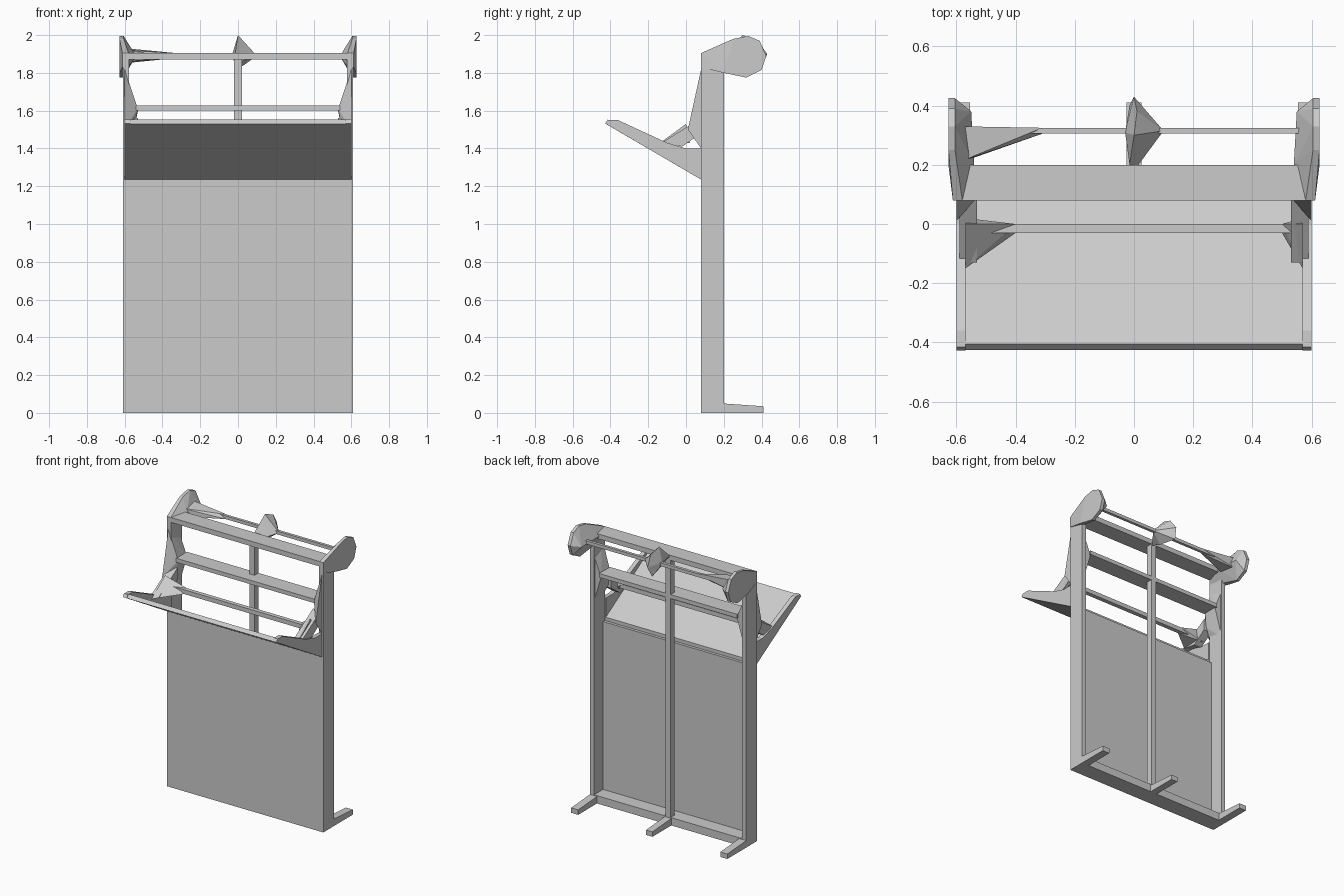
import bpy, bmesh

if "Cube" in bpy.data.objects:
    bpy.data.objects.remove(bpy.data.objects["Cube"])

grey = bpy.data.materials.new("plain grey")
grey.use_nodes = True
GREY = (0.6, 0.6, 0.6, 1)
grey.diffuse_color = GREY
grey.node_tree.nodes["Principled BSDF"].inputs["Base Color"].default_value = GREY


def finish(name, bm):
    bmesh.ops.recalc_face_normals(bm, faces=bm.faces)
    mesh = bpy.data.meshes.new(name)
    bm.to_mesh(mesh)
    bm.free()
    mesh.materials.append(grey)
    ob = bpy.data.objects.new(name, mesh)
    bpy.context.collection.objects.link(ob)
    return ob


def hull(name, points):
    bm = bmesh.new()
    for p in points:
        bm.verts.new(p)
    res = bmesh.ops.convex_hull(bm, input=bm.verts)
    junk = [g for g in res["geom_interior"] if isinstance(g, bmesh.types.BMVert)]
    bmesh.ops.delete(bm, geom=junk, context="VERTS")
    bmesh.ops.dissolve_limit(bm, angle_limit=0.01, verts=bm.verts, edges=bm.edges)
    return finish(name, bm)


def box(name, x, y, z):
    return hull(name, [(a, b, c) for a in x for b in y for c in z])


def prism(name, x, profile):
    """Extrude a (y, z) outline along x."""
    bm = bmesh.new()
    face = bm.faces.new([bm.verts.new((x[0], y, z)) for y, z in profile])
    ext = bmesh.ops.extrude_face_region(bm, geom=[face])["geom"]
    verts = [v for v in ext if isinstance(v, bmesh.types.BMVert)]
    bmesh.ops.translate(bm, vec=(x[1] - x[0], 0, 0), verts=verts)
    return finish(name, bm)


def span(a, b, s):
    return (s * a, s * b)


# Main frame: panel, base, beams and centre post
DEPTH = (0.08, 0.2)
box("front_panel", (-0.6, 0.6), (0.08, 0.1), (0.02, 1.24))
box("base_beam", (-0.61, 0.61), DEPTH, (0, 0.055))
box("top_beam", (-0.6, 0.6), DEPTH, (1.87, 1.905))
box("middle_shelf_rail", (-0.54, 0.54), DEPTH, (1.6, 1.628))
box("centre_post", (-0.02, 0.02), (0.155, 0.2), (0.03, 1.89))
box("back_rod", (-0.6, 0.6), (0.305, 0.325), (1.88, 1.903))
box("tray_support_rail", (-0.56, 0.55), (-0.03, 0), (1.455, 1.485))

# Sloped tray
prism("sloped_tray", (-0.59, 0.59),
      [(-0.425, 1.53), (-0.405, 1.552), (0.08, 1.265), (0.08, 1.235)])

# Feet
foot = [(0.12, 0), (0.41, 0), (0.41, 0.035), (0.12, 0.055)]
for name, x in (("right", (-0.61, -0.555)), ("centre", (-0.025, 0.025)),
                ("left", (0.555, 0.61))):
    prism(name + "_foot", x, foot)

# Side parts, one set per side
for side, s in (("left", 1), ("right", -1)):
    box(side + "_post", span(0.578, 0.61, s), DEPTH, (0, 1.88))

    # Tapered bracket under the tray
    prism(side + "_tray_bracket", span(0.57, 0.6, s),
          [(-0.428, 1.532), (-0.415, 1.552), (-0.36, 1.55), (-0.1, 1.43),
           (0, 1.4), (0.08, 1.4), (0.08, 1.235)])

    # Diagonal brace and pointed rail socket
    prism(side + "_brace", span(0.53, 0.59, s),
          [(-0.13, 1.43), (-0.02, 1.41), (0.08, 1.48), (0.08, 1.56)])
    tip = 0.5 if s > 0 else 0.4
    hull(side + "_rail_socket",
         [(s * 0.57, -0.15, 1.42), (s * 0.57, 0.02, 1.43), (s * 0.57, 0, 1.53),
          (s * tip, -0.03, 1.455), (s * tip, 0, 1.485)])

    # Pointed gusset between the post and the rails
    hull(side + "_post_gusset",
         [(s * 0.6, 0.08, 1.82), (s * 0.6, 0.01, 1.5), (s * 0.59, 0.19, 1.75),
          (s * 0.53, 0.09, 1.61), (s * 0.53, 0.19, 1.6), (s * 0.55, 0.08, 1.5),
          (s * 0.59, 0.19, 1.4), (s * 0.6, 0.08, 1.4)])

    # Faceted end hook
    rim = [(0.08, 1.83), (0.08, 1.905), (0.25, 1.98), (0.33, 1.995),
           (0.39, 1.97), (0.425, 1.89), (0.4, 1.815), (0.32, 1.775), (0.2, 1.8)]
    hull(side + "_end_hook",
         [(s * (0.612 if y < 0.1 else 0.627), y, z) for y, z in rim]
         + [(s * (0.58 if y < 0.1 else 0.605), y, z) for y, z in rim]
         + [(s * 0.54, 0.2, 1.89), (s * 0.55, 0.38, 1.88)])

# Long pointed socket on one end of the rod
hull("rod_socket", [(-0.61, 0.2, 1.86), (-0.61, 0.33, 1.85), (-0.59, 0.33, 1.93),
                    (-0.59, 0.21, 1.92), (-0.31, 0.305, 1.88), (-0.31, 0.325, 1.903)])

# Faceted centre hook
hull("centre_hook", [(0.1, 0.315, 1.89), (-0.03, 0.31, 1.9), (0, 0.3, 2),
                     (0.01, 0.38, 1.97), (0, 0.43, 1.9), (-0.015, 0.4, 1.83),
                     (0.015, 0.28, 1.83), (0.015, 0.2, 1.86), (-0.015, 0.2, 1.9)])
